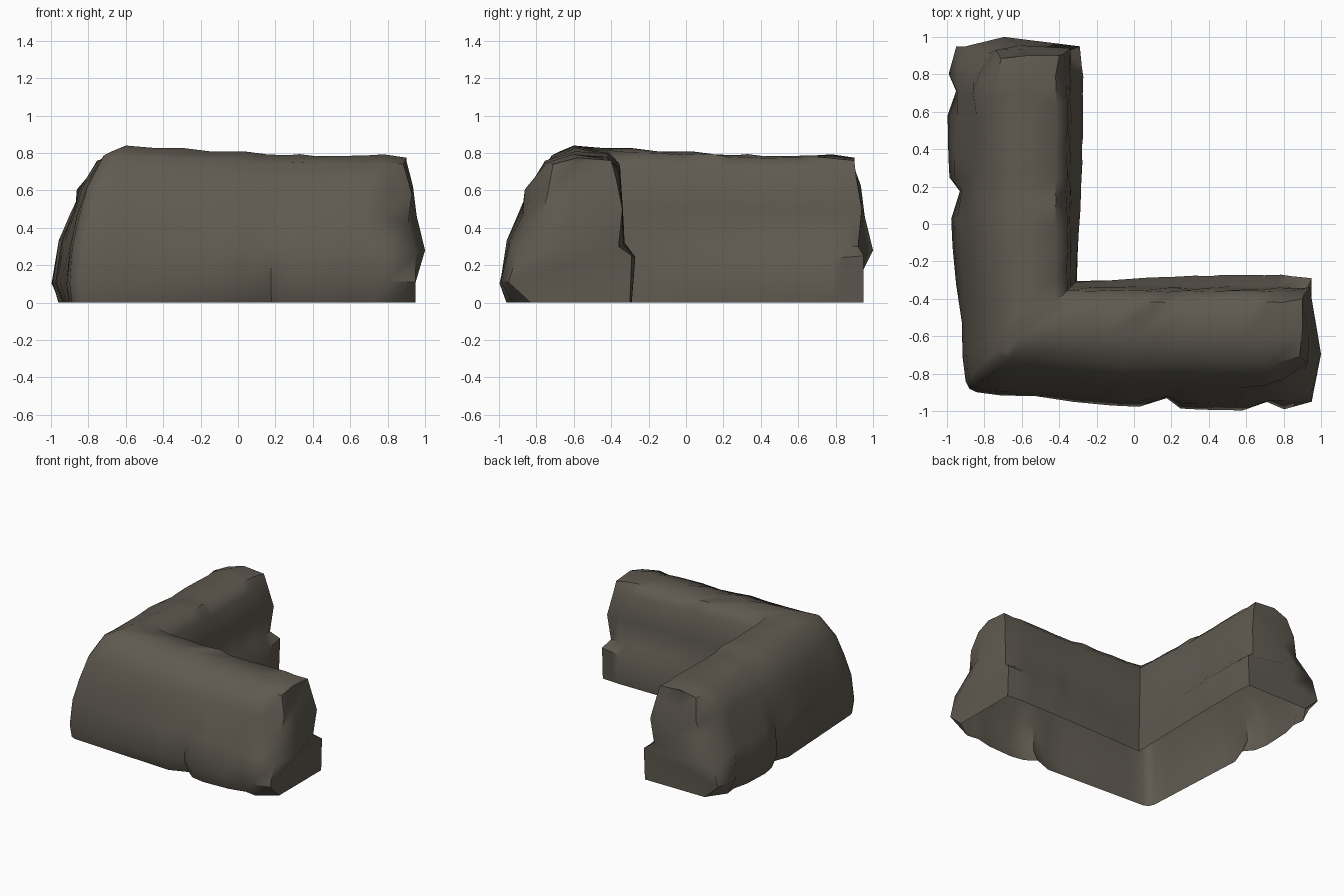
import bpy, bmesh, random
from mathutils import Vector

if "Cube" in bpy.data.objects:
    bpy.data.objects.remove(bpy.data.objects["Cube"])

random.seed(4)

# Cross-sections (offset, height), outer foot -> over the top -> inner foot
CORNER = [(-.885, 0), (-.895, .1), (-.88, .3), (-.845, .46), (-.80, .63), (-.72, .79),
          (-.6, .84), (-.42, .815), (-.355, .74), (-.34, .5), (-.33, .3), (-.31, .2), (-.305, 0)]
MIDDLE = [(-.94, 0), (-.98, .11), (-.95, .33), (-.885, .47), (-.85, .6), (-.75, .745),
          (-.6, .79), (-.42, .78), (-.36, .71), (-.345, .5), (-.33, .32), (-.275, .24), (-.29, 0)]
END = [(-.83, 0), (-.95, .11), (-.9, .26), (-.78, .43), (-.74, .58), (-.71, .74),
       (-.58, .775), (-.4, .76), (-.375, .67), (-.34, .5), (-.36, .3), (-.29, .25), (-.3, 0)]
KEYS = [(0, CORNER), (.55, MIDDLE), (.9, MIDDLE), (1, END)]
END_X = [.95, .95, .95, .91, .93, .885, .9, .9, .91, .94, .92, .95, .95]
CAP_X = [.95, .95, 1.0, .955, .935, .89]         # bulge down the middle of the end face
STATIONS = [0, .1, .2, .31, .42, .5, .58, .62, .68, .8, .87, .92, 1]
DENTS = [0, 0, 0, 0, 0, 0, .06, 0, -.02, -.01, .02, -.015, 0]   # chips in the outer foot


def section(t):
    for (t0, a), (t1, b) in zip(KEYS, KEYS[1:]):
        if t <= t1:
            f = (t - t0) / (t1 - t0)
            return [Vector(p).lerp(Vector(q), f) for p, q in zip(a, b)]


# One arm as rings of points from the mitred corner to the broken end
rings = []
for k, t in enumerate(STATIONS):
    ring = []
    for i, p in enumerate(section(t)):
        y, z = p
        x = CORNER[i][0] + (END_X[i] - CORNER[i][0]) * t
        if 0 < t < 1:
            if 0 < i < 12:
                amount = .012 if i < 7 else .005
                y += random.uniform(-amount, amount)
                z += random.uniform(-.008, .008)
            y += DENTS[k] * (1, 1, .6, .3)[i] if i < 4 else 0
        ring.append((x, y, z))
    rings.append(ring)

bm = bmesh.new()


def build_arm(swap):
    def vert(c):
        return bm.verts.new((c[1], c[0], c[2]) if swap else c)

    def face(*vs):
        bm.faces.new(vs[::-1] if swap else vs)
    v = [[vert(c) for c in r] for r in rings]
    for a, b in zip(v, v[1:]):
        for i in range(12):                       # hollow shell, open underneath
            face(a[i], b[i], b[i + 1], a[i + 1])
    # Broken end: a ladder of faces with a bulging middle column
    e, er = v[-1], rings[-1]
    mid = [vert((CAP_X[i], .62 * er[i][1] + .38 * er[12 - i][1],
                 (er[i][2] + er[12 - i][2]) / 2)) for i in range(6)]
    for i in range(5):
        face(e[i], mid[i], mid[i + 1], e[i + 1])
        face(mid[i], e[12 - i], e[11 - i], mid[i + 1])
    face(e[5], mid[5], e[6])
    face(mid[5], e[7], e[6])


# Two arms mirrored across the diagonal and welded at the corner
build_arm(False)
build_arm(True)
bmesh.ops.remove_doubles(bm, verts=bm.verts, dist=.0005)

# Worn outer corner
corner = [e for e in bm.edges if all(abs(v.co.x - v.co.y) < 1e-4 and v.co.x < -.7
                                     for v in e.verts)]
bmesh.ops.bevel(bm, geom=corner, offset=.055, segments=2, profile=.5, affect='EDGES')

mesh = bpy.data.meshes.new("rock_wall_corner")
bm.to_mesh(mesh)
bm.free()
wall = bpy.data.objects.new("rock_wall_corner", mesh)
bpy.context.collection.objects.link(wall)

stone = bpy.data.materials.new("dark_stone")
stone.diffuse_color = (.115, .102, .081, 1)
stone.use_nodes = True
stone.node_tree.nodes["Principled BSDF"].inputs["Base Color"].default_value = stone.diffuse_color
mesh.materials.append(stone)

bpy.context.view_layer.objects.active = wall
wall.select_set(True)
bpy.ops.object.shade_smooth_by_angle(angle=.75)
